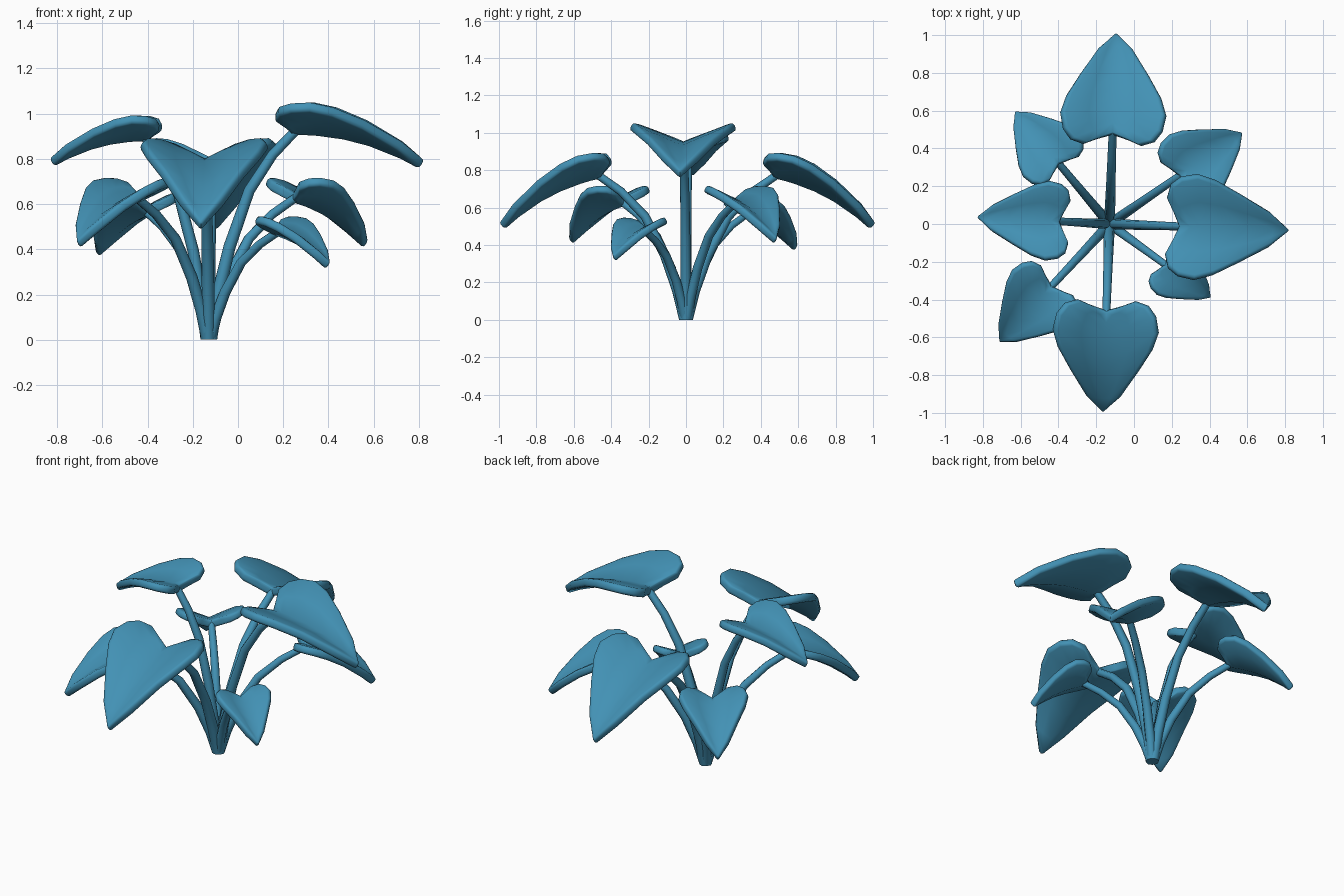
import bpy, bmesh, math
from mathutils import Matrix, Vector

if "Cube" in bpy.data.objects:
    bpy.data.objects.remove(bpy.data.objects["Cube"])

mat = bpy.data.materials.new("plant blue")
mat.diffuse_color = (0.055, 0.285, 0.46, 1)
mat.use_nodes = True
mat.node_tree.nodes["Principled BSDF"].inputs["Base Color"].default_value = mat.diffuse_color

BASE = Vector((-0.13, 0, 0))
# Heart half-outline (u along, v across) and matching midrib stations
EDGE = [(0, 0), (-.06, .14), (-.12, .26), (-.09, .38), (0, .45), (.15, .48),
        (.32, .43), (.55, .31), (.82, .16), (1, 0)]
RIB = [0, .1, .1, .1, .2, .2, .4, .6, .84, 1]
# Stem path as fractions of reach and height, with taper
STEM = [(0, 0, 1), (.08, .2, .95), (.22, .44, .9), (.45, .71, .82),
        (.72, .88, .75), (1, 1, .7)]
# name, heading (deg), notch distance, notch height, leaf length, pitch (deg)
LEAVES = [("right", -2, .37, .93, .58, 0),
          ("left", 177, .265, .90, .435, 0),
          ("front", 268, .46, .78, .58, 13),
          ("back", 88, .475, .78, .58, 13),
          ("back_right", 34.5, .45, .63, .435, 13),
          ("front_right", -36, .365, .48, .32, 13),
          ("back_left", 130, .415, .57, .39, 13),
          ("front_left", 227, .45, .63, .435, 13)]


def finish(ob):
    ob.data.materials.append(mat)
    bpy.ops.object.select_all(action='DESELECT')
    ob.select_set(True)
    bpy.context.view_layer.objects.active = ob


def make_leaf(name, heading, dist, height, length, pitch):
    bm = bmesh.new()
    cache = {}

    def vert(u, v):
        key = (round(u, 4), round(v, 4))
        if key not in cache:
            z = 0.38 * abs(v) - 0.27 * max(u, 0) ** 2.2   # folded and drooping
            cache[key] = bm.verts.new((u * length, v * length, z * length))
        return cache[key]

    for side in (1, -1):
        rows = []
        for (u, v), r in zip(EDGE, RIB):
            rows.append([vert(u + (r - u) * t, side * v * (1 - t)) for t in (0, .5, 1)])
        for a, b in zip(rows, rows[1:]):
            for k in range(2):
                loop = list(dict.fromkeys([a[k], b[k], b[k + 1], a[k + 1]]))
                if len(loop) > 2:
                    bm.faces.new(loop)
    bmesh.ops.recalc_face_normals(bm, faces=bm.faces)
    me = bpy.data.meshes.new(name)
    bm.to_mesh(me)
    bm.free()
    ob = bpy.data.objects.new(name, me)
    bpy.context.collection.objects.link(ob)
    a = math.radians(heading)
    pos = BASE + Vector((math.cos(a) * dist, math.sin(a) * dist, height))
    ob.matrix_world = (Matrix.Translation(pos) @ Matrix.Rotation(a, 4, 'Z')
                       @ Matrix.Rotation(math.radians(pitch), 4, 'Y'))
    thick = 0.03 + 0.03 * length
    s = ob.modifiers.new("thickness", 'SOLIDIFY')
    s.thickness, s.offset = thick, 0
    b = ob.modifiers.new("rounded rim", 'BEVEL')
    b.width, b.segments, b.limit_method = thick * .32, 2, 'ANGLE'
    b.angle_limit = math.radians(60)
    b.use_clamp_overlap = False
    finish(ob)
    bpy.ops.object.convert(target='MESH')
    bpy.ops.object.shade_smooth_by_angle(angle=math.radians(60))


def make_stem(name, heading, dist, height, length):
    cu = bpy.data.curves.new(name, 'CURVE')
    cu.dimensions = '3D'
    cu.bevel_depth = 0.023 + 0.012 * length
    cu.bevel_resolution = 2
    cu.use_fill_caps = True
    sp = cu.splines.new('POLY')
    sp.points.add(len(STEM) - 1)
    a = math.radians(heading)
    for p, (r, z, taper) in zip(sp.points, STEM):
        d = 0.008 + r * (dist + 0.012)
        p.co = (BASE.x + math.cos(a) * d, BASE.y + math.sin(a) * d, z * height, 1)
        p.radius = taper
    ob = bpy.data.objects.new(name, cu)
    bpy.context.collection.objects.link(ob)
    finish(ob)
    bpy.ops.object.convert(target='MESH')
    ob = bpy.context.view_layer.objects.active
    # trim the slanted foot flat at the ground
    for v in ob.data.vertices:
        if v.co.z < 0.03:
            v.co.z = 0
    bpy.ops.object.shade_smooth_by_angle(angle=math.radians(60))


for name, heading, dist, height, length, pitch in LEAVES:
    make_leaf(name + "_leaf", heading, dist, height, length, pitch)
    make_stem(name + "_stem", heading, dist, height, length)
